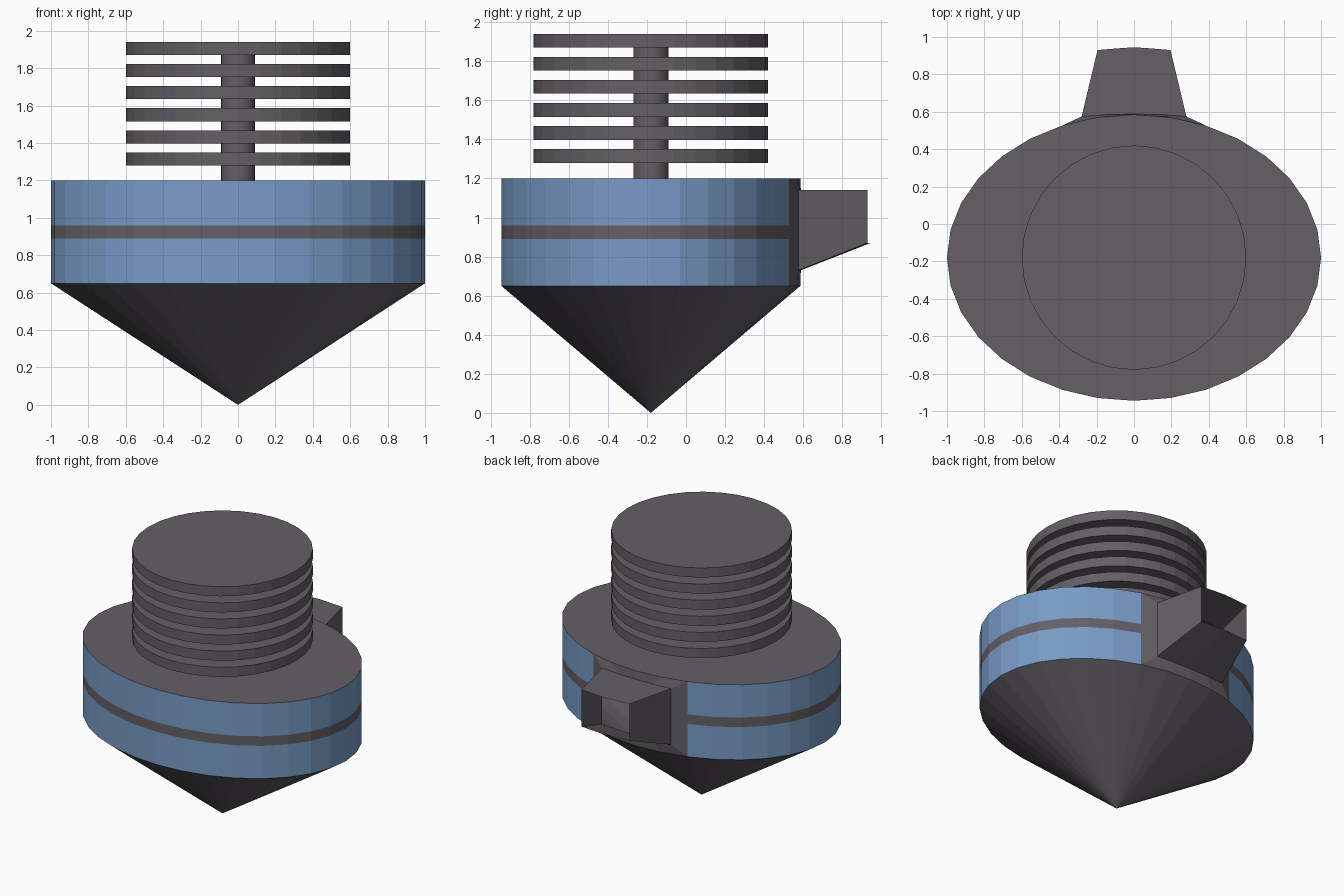
import bpy, bmesh
from math import cos, sin, tau

if "Cube" in bpy.data.objects:
    bpy.data.objects.remove(bpy.data.objects["Cube"])

CY = -0.18          # y of the main axis
N = 32              # sides of all round parts


def material(name, rgb):
    m = bpy.data.materials.new(name)
    m.diffuse_color = (*rgb, 1)
    m.use_nodes = True
    m.node_tree.nodes["Principled BSDF"].inputs["Base Color"].default_value = m.diffuse_color
    return m


GREY = material("dark_grey", (0.13, 0.115, 0.13))
BLUE = material("blue", (0.19, 0.33, 0.57))


def finish(bm, name):
    bmesh.ops.recalc_face_normals(bm, faces=bm.faces)
    me = bpy.data.meshes.new(name)
    bm.to_mesh(me)
    bm.free()
    me.materials.append(GREY)
    me.materials.append(BLUE)
    ob = bpy.data.objects.new(name, me)
    bpy.context.collection.objects.link(ob)


def ring(bm, rx, ry, z):
    return [bm.verts.new((rx * cos(tau * i / N), CY + ry * sin(tau * i / N), z))
            for i in range(N)]


def cylinder(name, r, z0, z1):
    bm = bmesh.new()
    a, b = ring(bm, r, r, z0), ring(bm, r, r, z1)
    for i in range(N):
        j = (i + 1) % N
        bm.faces.new((a[i], a[j], b[j], b[i]))
    bm.faces.new(a[::-1])
    bm.faces.new(b)
    finish(bm, name)


# Oval body: blue walls with a grey stripe, flat lid, cone underneath
bm = bmesh.new()
rings = [ring(bm, 1.0, 0.765, z) for z in (0.65, 0.89, 0.96, 1.2)]
bottom, top = rings[0], rings[-1]
FIRST, LAST = 6, 10                      # wall columns around the spout
apex = bm.verts.new((0, CY, 0))
for i in range(N):
    j = (i + 1) % N
    bm.faces.new((apex, bottom[j], bottom[i]))
    if FIRST <= i < LAST:
        continue
    for k in range(3):
        lo, hi = rings[k], rings[k + 1]
        f = bm.faces.new((lo[i], lo[j], hi[j], hi[i]))
        f.material_index = 0 if k == 1 else 1
bm.faces.new(top)


# Open, tapered spout growing out of a grey frame in the back wall
def spout_loop(points, z_top, z_bottom):
    pts = points + [(-x, y) for x, y in points[-2::-1]]
    return ([bm.verts.new((x, y, z_top)) for x, y in pts]
            + [bm.verts.new((x, y, z_bottom)) for x, y in pts[::-1]])


outer = top[FIRST:LAST + 1] + bottom[FIRST:LAST + 1][::-1]
base = spout_loop([(0.28, 0.575), (0.14, 0.585), (0, 0.588)], 1.14, 0.73)
mouth = spout_loop([(0.195, 0.93), (0.1, 0.938), (0, 0.945)], 1.14, 0.87)
for a, b in ((outer, base), (base, mouth)):
    for i in range(10):
        j = (i + 1) % 10
        bm.faces.new((a[i], b[i], b[j], a[j]))
unused = [v for v in bm.verts if not v.link_faces]
bmesh.ops.delete(bm, geom=unused, context='VERTS')
finish(bm, "body_with_spout")

# Central post carrying a stack of six discs
cylinder("post", 0.09, 1.2, 1.88)
for n in range(6):
    z = 1.28 + n * 0.118
    cylinder(f"disc_{n + 1}", 0.6, z, z + 0.07)
